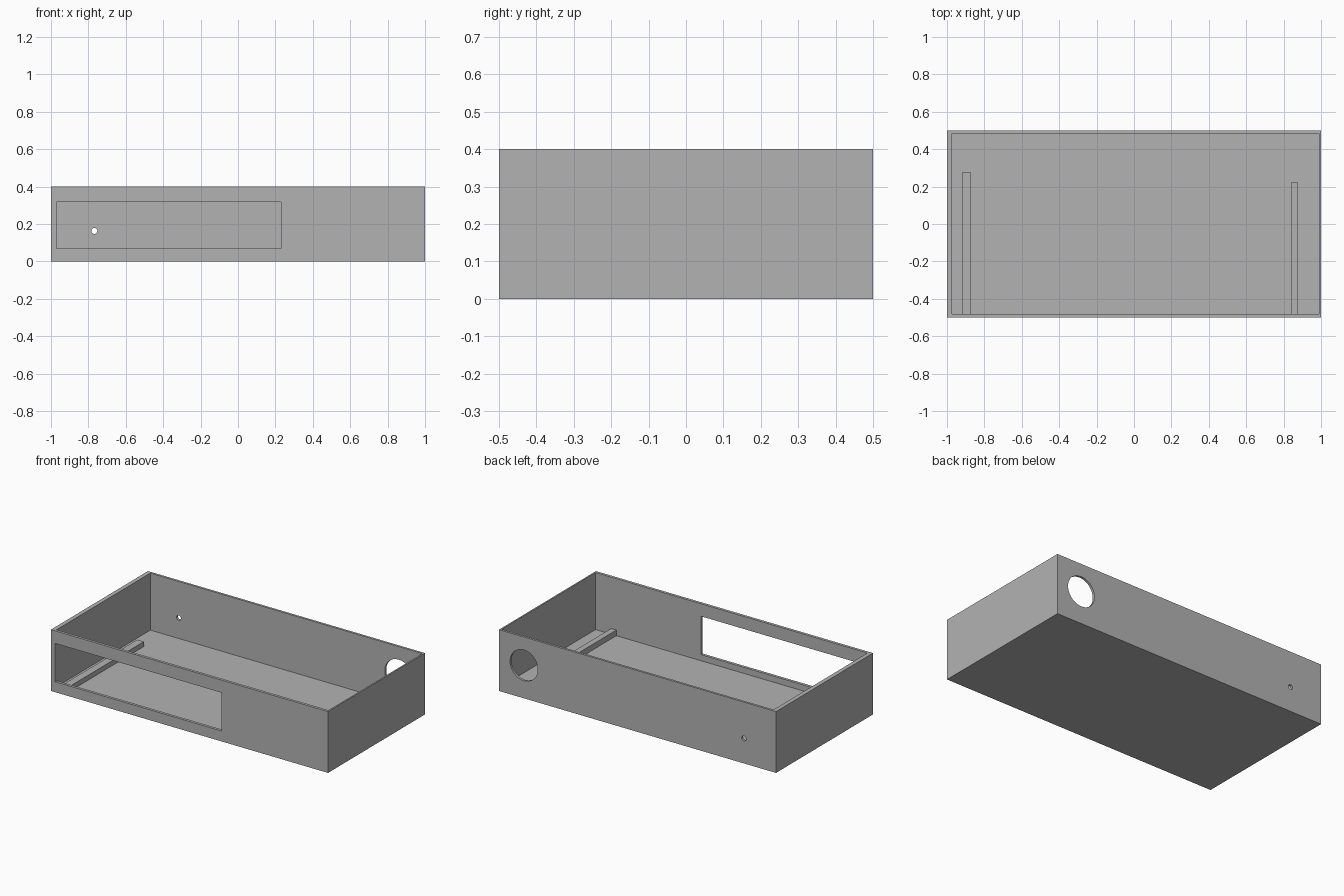
import bpy
from math import pi

cube = bpy.data.objects.get("Cube")
if cube:
    bpy.data.objects.remove(cube, do_unlink=True)

grey = bpy.data.materials.new("plain grey")
grey.use_nodes = True
colour = (0.45, 0.45, 0.45, 1)
grey.diffuse_color = colour
grey.node_tree.nodes["Principled BSDF"].inputs["Base Color"].default_value = colour


def box(name, low, high):
    """Box between two opposite corners."""
    centre = [(a + b) / 2 for a, b in zip(low, high)]
    bpy.ops.mesh.primitive_cube_add(size=1, location=centre)
    ob = bpy.context.object
    ob.name = name
    ob.scale = [b - a for a, b in zip(low, high)]
    bpy.ops.object.transform_apply(location=True, rotation=True, scale=True)
    ob.data.materials.append(grey)
    return ob


def back_hole(name, x, z, radius, sides):
    """Round cutter through the back wall."""
    bpy.ops.mesh.primitive_cylinder_add(
        vertices=sides, radius=radius, depth=0.2,
        location=(x, 0.5, z), rotation=(pi / 2, 0, 0))
    ob = bpy.context.object
    ob.name = name
    ob.data.materials.append(grey)
    return ob


def cut(target, cutter):
    """Subtract the cutter, then discard it."""
    cutter.hide_render = True
    mod = target.modifiers.new(cutter.name, "BOOLEAN")
    mod.operation = "DIFFERENCE"
    mod.solver = "EXACT"
    mod.object = cutter
    bpy.context.view_layer.objects.active = target
    bpy.ops.object.modifier_apply(modifier=mod.name)
    bpy.data.objects.remove(cutter, do_unlink=True)


FLOOR = 0.028

# Open tray with thin walls, a front window and two round holes in the back
case = box("case", (-1, -0.5, 0), (1, 0.5, 0.4))
cut(case, box("cavity", (-0.972, -0.482, FLOOR), (0.99, 0.485, 0.6)))
cut(case, box("front_window", (-0.97, -0.6, 0.068), (0.23, -0.4, 0.318)))
cut(case, back_hole("cable_hole", 0.82, 0.215, 0.1, 48))
cut(case, back_hole("small_hole", -0.768, 0.163, 0.016, 24))

# Two low rails on the floor, running back from the front wall
box("right_rail", (-0.92, -0.485, FLOOR - 0.005), (-0.872, 0.275, 0.06))
box("left_rail", (0.84, -0.485, FLOOR - 0.005), (0.878, 0.222, 0.065))

# Smooth the round holes only
bpy.ops.object.select_all(action="DESELECT")
case.select_set(True)
bpy.context.view_layer.objects.active = case
bpy.ops.object.shade_smooth_by_angle(angle=pi / 6)
